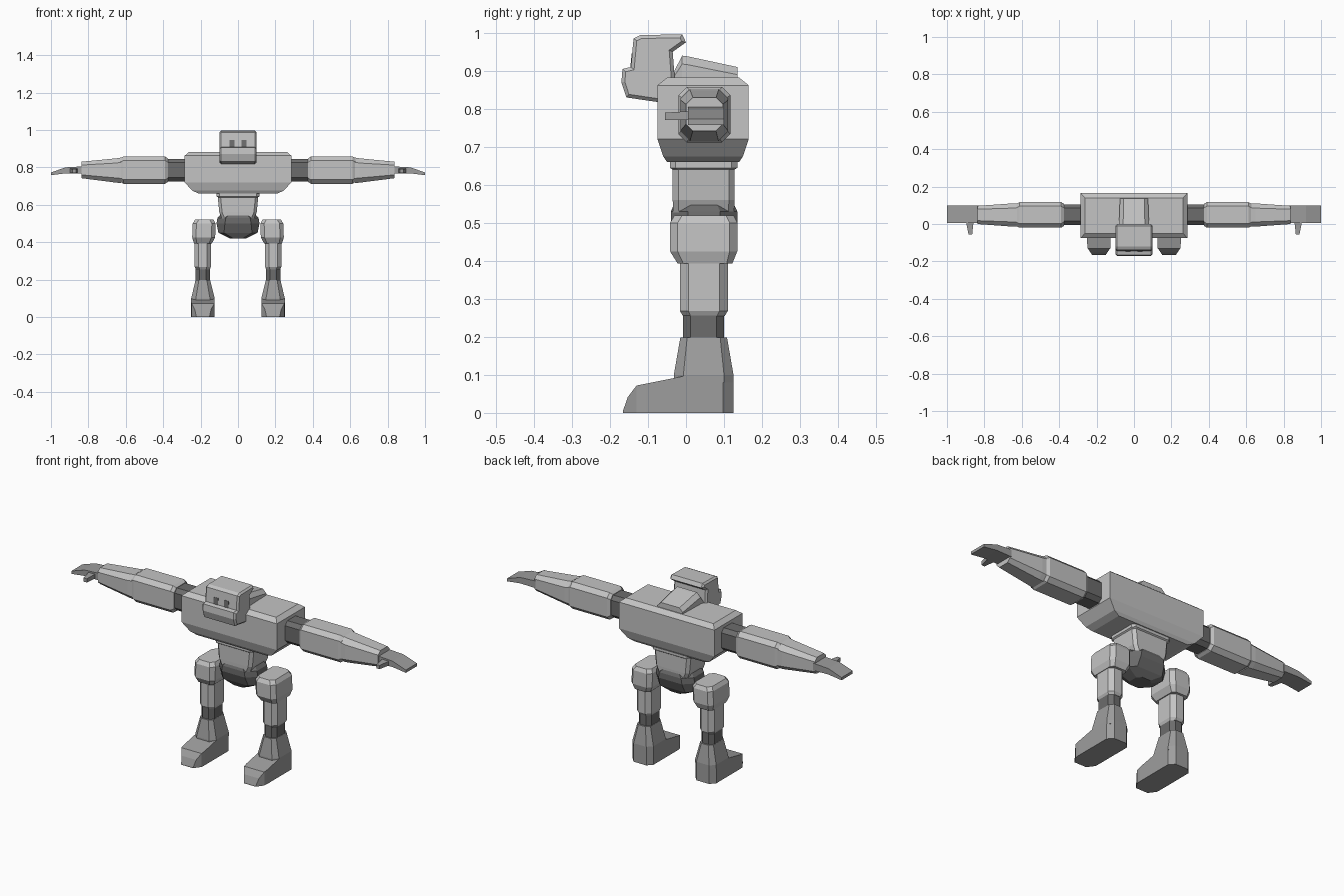
import bpy, bmesh


def material(name, v):
    m = bpy.data.materials.new(name)
    m.diffuse_color = (v, v, v, 1)
    return m


LIGHT = material("light grey", 0.55)
MID = material("mid grey", 0.34)
DARK = material("dark grey", 0.15)


def finish(name, bm, mat, mirror=False):
    bmesh.ops.recalc_face_normals(bm, faces=bm.faces)
    me = bpy.data.meshes.new(name)
    bm.to_mesh(me)
    bm.free()
    me.materials.append(mat)
    ob = bpy.data.objects.new(name, me)
    bpy.context.collection.objects.link(ob)
    if mirror:
        ob.modifiers.new("mirror", "MIRROR")
    return ob


def loft(name, axis, rings, mat, mirror=False):
    """Skin rings (pos, u0, u1, v0, v1, corner cut) along an axis."""
    bm = bmesh.new()
    loops = []
    for p, a, b, c, d, k in rings:
        if k:
            uv = [(a + k, c), (b - k, c), (b, c + k), (b, d - k),
                  (b - k, d), (a + k, d), (a, d - k), (a, c + k)]
        else:
            uv = [(a, c), (b, c), (b, d), (a, d)]
        place = {"X": lambda u, v: (p, u, v),
                 "Y": lambda u, v: (u, p, v),
                 "Z": lambda u, v: (u, v, p)}[axis]
        loops.append([bm.verts.new(place(u, v)) for u, v in uv])
    for r, s in zip(loops, loops[1:]):
        for i in range(len(r)):
            j = (i + 1) % len(r)
            bm.faces.new((r[i], r[j], s[j], s[i]))
    bm.faces.new(loops[0])
    bm.faces.new(loops[-1])
    return finish(name, bm, mat, mirror)


# Torso, hump behind the head, waist and pelvis
loft("torso", "Z", [
    (0.66, -0.21, 0.21, -0.05, 0.14, 0), (0.675, -0.245, 0.245, -0.06, 0.15, 0),
    (0.72, -0.285, 0.285, -0.075, 0.165, 0), (0.862, -0.285, 0.285, -0.075, 0.165, 0),
    (0.882, -0.262, 0.262, -0.05, 0.14, 0)], LIGHT)
loft("neck_hump", "Y", [
    (-0.04, -0.085, 0.085, 0.85, 0.882, 0.01), (-0.01, -0.08, 0.08, 0.85, 0.94, 0.022),
    (0.005, -0.08, 0.08, 0.85, 0.938, 0.022), (0.135, -0.075, 0.075, 0.85, 0.91, 0.02)], LIGHT)
loft("waist", "Z", [
    (0.50, -0.075, 0.075, -0.033, 0.125, 0.015), (0.56, -0.1, 0.1, -0.035, 0.128, 0.015),
    (0.64, -0.108, 0.108, -0.035, 0.128, 0.015), (0.645, -0.115, 0.115, -0.042, 0.135, 0.015),
    (0.665, -0.115, 0.115, -0.042, 0.135, 0.015)], LIGHT)
loft("pelvis", "Z", [
    (0.42, -0.045, 0.045, 0.0, 0.09, 0.02), (0.45, -0.105, 0.105, -0.02, 0.115, 0.03),
    (0.5, -0.115, 0.115, -0.04, 0.135, 0.045), (0.53, -0.11, 0.11, -0.04, 0.135, 0.045),
    (0.552, -0.09, 0.09, -0.03, 0.125, 0.045)], DARK)

# Head: side profile with a jutting jaw, extruded across and chamfered
profile = [(-0.145, 0.91), (-0.138, 0.985), (-0.12, 0.994), (-0.01, 0.996), (0.0, 0.975),
           (-0.035, 0.95), (-0.028, 0.86), (-0.05, 0.815), (-0.075, 0.818),
           (-0.157, 0.83), (-0.17, 0.87), (-0.167, 0.905)]
bm = bmesh.new()
face = bm.faces.new([bm.verts.new((-0.1, y, z)) for y, z in profile])
out = bmesh.ops.extrude_face_region(bm, geom=[face])
bmesh.ops.translate(bm, vec=(0.2, 0, 0),
                    verts=[g for g in out["geom"] if isinstance(g, bmesh.types.BMVert)])
caps = [f for f in bm.faces if len(f.verts) > 4]
bmesh.ops.bevel(bm, geom=list({e for f in caps for e in f.edges}), offset=0.009,
                segments=1, affect="EDGES", clamp_overlap=True)
finish("head", bm, LIGHT)
loft("eye", "Z", [(0.905, 0.018, 0.045, -0.147, -0.141, 0),
                  (0.945, 0.018, 0.045, -0.143, -0.137, 0)], DARK, True)

# Arms, stretched straight out
loft("shoulder_joint", "X", [(0.27, -0.005, 0.105, 0.725, 0.845, 0.02),
                             (0.385, -0.005, 0.105, 0.725, 0.845, 0.02)], DARK, True)
loft("upper_arm", "X", [
    (0.375, -0.01, 0.108, 0.722, 0.848, 0.02), (0.39, -0.02, 0.117, 0.712, 0.858, 0.022),
    (0.612, -0.02, 0.117, 0.712, 0.858, 0.022), (0.627, -0.012, 0.108, 0.722, 0.85, 0.02)], LIGHT, True)
loft("forearm", "X", [
    (0.625, -0.014, 0.11, 0.716, 0.852, 0.025), (0.65, -0.014, 0.11, 0.718, 0.848, 0.025),
    (0.838, 0.0, 0.097, 0.742, 0.83, 0.018)], LIGHT, True)
loft("hand", "X", [
    (0.83, 0.005, 0.1, 0.766, 0.805, 0), (0.92, 0.005, 0.1, 0.768, 0.8, 0),
    (1.0, 0.005, 0.1, 0.758, 0.773, 0)], MID, True)
loft("thumb", "Y", [
    (0.02, 0.855, 0.9, 0.77, 0.795, 0), (-0.005, 0.86, 0.895, 0.77, 0.793, 0),
    (-0.055, 0.865, 0.885, 0.77, 0.79, 0)], MID, True)

# Legs
loft("hip", "Z", [
    (0.393, 0.14, 0.235, -0.022, 0.122, 0.015), (0.425, 0.122, 0.245, -0.042, 0.135, 0.02),
    (0.5, 0.12, 0.242, -0.042, 0.135, 0.02), (0.52, 0.13, 0.23, -0.03, 0.125, 0.02)], LIGHT, True)
loft("thigh", "Z", [
    (0.255, 0.15, 0.225, -0.008, 0.102, 0.02), (0.268, 0.145, 0.232, -0.016, 0.11, 0.022),
    (0.4, 0.145, 0.232, -0.016, 0.11, 0.022)], LIGHT, True)
loft("knee", "Z", [(0.19, 0.15, 0.226, -0.008, 0.1, 0.02),
                   (0.27, 0.15, 0.226, -0.008, 0.1, 0.02)], DARK, True)
loft("shin", "Z", [
    (0.08, 0.125, 0.25, -0.032, 0.125, 0.025), (0.1, 0.125, 0.25, -0.032, 0.125, 0.025),
    (0.198, 0.149, 0.227, -0.015, 0.108, 0.018)], MID, True)
loft("foot", "Y", [
    (0.125, 0.15, 0.225, 0, 0.1, 0), (0.098, 0.125, 0.25, 0, 0.1, 0),
    (0.0, 0.125, 0.25, 0, 0.098, 0), (-0.105, 0.125, 0.25, 0, 0.077, 0),
    (-0.13, 0.127, 0.248, 0, 0.072, 0), (-0.153, 0.143, 0.232, 0, 0.042, 0),
    (-0.166, 0.152, 0.223, 0, 0.005, 0)], MID, True)
